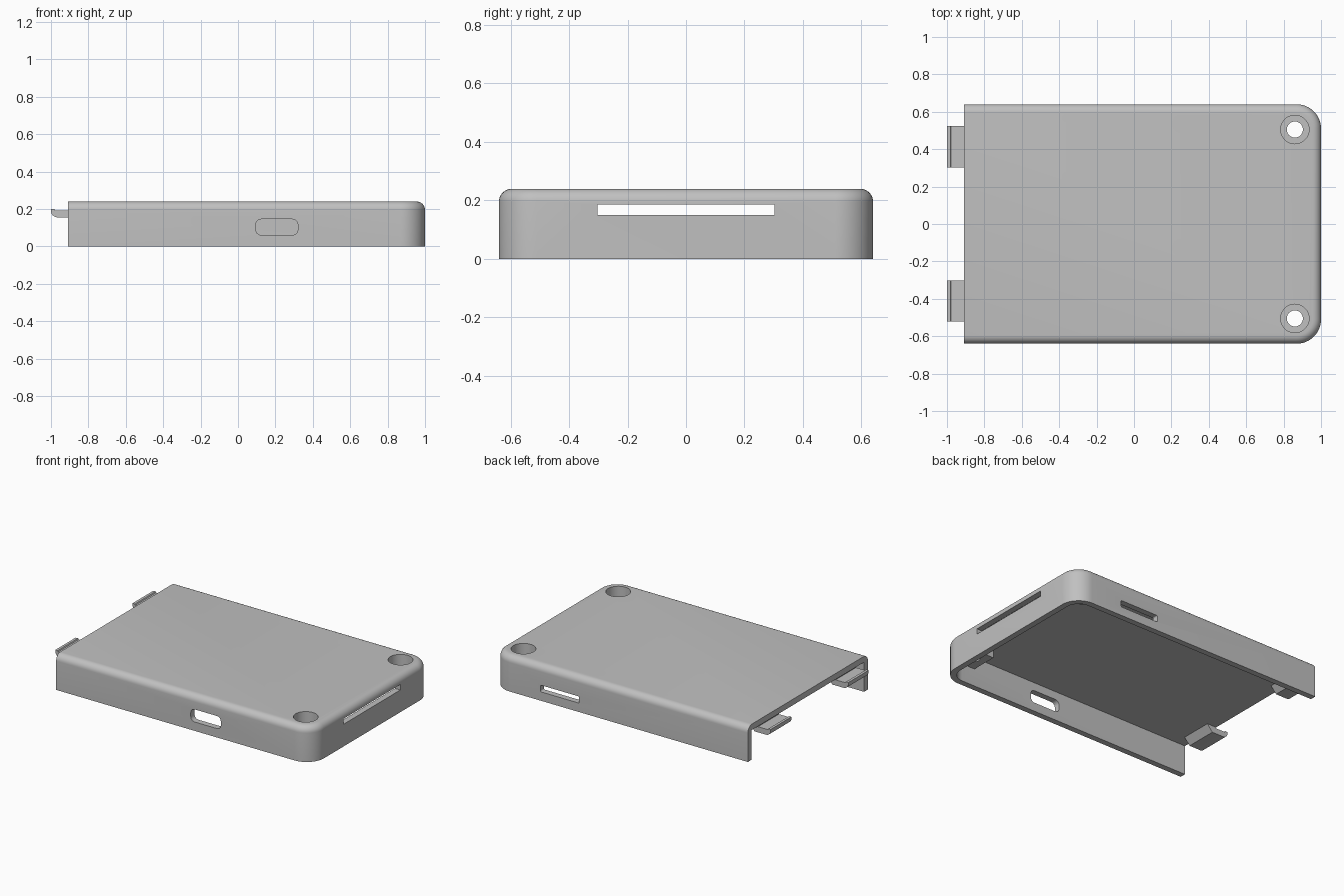
import bpy, bmesh
from math import sin, cos, pi
from mathutils import Matrix, Vector

cube = bpy.data.objects.get("Cube")
if cube:
    bpy.data.objects.remove(cube, do_unlink=True)

OPEN_X, END_X, HALF_Y, HEIGHT = -0.91, 1.0, 0.64, 0.24
CORNER, FILLET, WALL = 0.13, 0.045, 0.04

grey = bpy.data.materials.new("plain grey")
grey.use_nodes = True
grey.diffuse_color = (0.53, 0.53, 0.53, 1)
grey.node_tree.nodes["Principled BSDF"].inputs["Base Color"].default_value = grey.diffuse_color


def add_object(name, bm):
    bmesh.ops.recalc_face_normals(bm, faces=bm.faces)
    mesh = bpy.data.meshes.new(name)
    bm.to_mesh(mesh)
    bm.free()
    obj = bpy.data.objects.new(name, mesh)
    bpy.context.collection.objects.link(obj)
    mesh.materials.append(grey)
    return obj


def loft(name, rings):
    """Closed solid through a list of matching rings."""
    bm = bmesh.new()
    loops = [[bm.verts.new(p) for p in ring] for ring in rings]
    n = len(loops[0])
    for a, b in zip(loops, loops[1:]):
        for i in range(n):
            j = (i + 1) % n
            bm.faces.new((a[i], a[j], b[j], b[i]))
    bm.faces.new(loops[0])
    bm.faces.new(loops[-1])
    return add_object(name, bm)


def outline(inset, z, start_x=OPEN_X):
    """Plan of the case: square at the open end, round corners at the other."""
    r = CORNER - inset
    cx, cy = END_X - CORNER, HALF_Y - CORNER
    ring = [Vector((start_x, -cy - r, z))]
    for side, first in ((-1, -pi / 2), (1, 0)):
        for i in range(13):
            a = first + i * pi / 24
            ring.append(Vector((cx + r * cos(a), side * cy + r * sin(a), z)))
    ring.append(Vector((start_x, cy + r, z)))
    return ring


def box(name, low, high):
    low, high = Vector(low), Vector(high)
    bm = bmesh.new()
    bmesh.ops.create_cube(bm, size=1, matrix=Matrix.Translation((low + high) / 2)
                          @ Matrix.Diagonal((*(high - low), 1)))
    return add_object(name, bm)


def cylinder(name, x, y, radius, low, high):
    ring = [(x + radius * cos(i * pi / 24), y + radius * sin(i * pi / 24)) for i in range(48)]
    return loft(name, [[(px, py, z) for px, py in ring] for z in (low, high)])


def port(name, x0, x1, z0, z1, r, y0, y1):
    """Rounded slot running along y."""
    ring = []
    for cx, cz, first in ((x1 - r, z1 - r, 0), (x0 + r, z1 - r, pi / 2),
                          (x0 + r, z0 + r, pi), (x1 - r, z0 + r, 1.5 * pi)):
        for i in range(7):
            a = first + i * pi / 12
            ring.append((cx + r * cos(a), cz + r * sin(a)))
    return loft(name, [[(px, y, pz) for px, pz in ring] for y in (y0, y1)])


def cut(target, cutter):
    mod = target.modifiers.new("cut", 'BOOLEAN')
    mod.operation, mod.solver, mod.object = 'DIFFERENCE', 'EXACT', cutter
    bpy.context.view_layer.objects.active = target
    bpy.ops.object.modifier_apply(modifier=mod.name)
    bpy.data.objects.remove(cutter, do_unlink=True)


def smooth(obj):
    bpy.ops.object.select_all(action='DESELECT')
    obj.select_set(True)
    bpy.context.view_layer.objects.active = obj
    bpy.ops.object.shade_smooth_by_angle(angle=pi / 6)


# Outer body with a rounded top edge
rings = [outline(0, 0)]
for i in range(9):
    a = i * pi / 16
    rings.append(outline(FILLET * (1 - cos(a)), HEIGHT - FILLET + FILLET * sin(a)))
case = loft("case_shell", rings)

# Hollow, leaving screw posts in the two round corners
cavity = loft("cavity", [outline(WALL, z, -1.2) for z in (-0.1, HEIGHT - WALL)])
for side in (-1, 1):
    ys = sorted((side * 0.42, side * 0.8))
    cut(cavity, box("post_space", (0.77, ys[0], 0.12), (1.2, ys[1], 0.3)))
cut(case, cavity)

# Countersunk screw holes
for side in (-1, 1):
    cut(case, cylinder("screw_hole", 0.86, side * 0.505, 0.043, 0.05, 0.3))
    cut(case, cylinder("screw_recess", 0.86, side * 0.505, 0.076, 0.17, 0.3))

# Front port, back slot and end slot
cut(case, port("front_port", 0.095, 0.32, 0.06, 0.145, 0.03, -0.8, -0.5))
cut(case, port("back_slot", 0.35, 0.64, 0.06, 0.105, 0.008, 0.5, 0.8))
cut(case, box("end_slot", (0.9, -0.303, 0.15), (1.1, 0.303, 0.187)))
smooth(case)

# Snap clips under the open end
profile = [(-0.84, 0.21), (-0.84, 0.2), (-0.88, 0.155), (-0.965, 0.155)]
for i in range(1, 7):
    a = i * pi / 12
    profile.append((-0.965 - 0.035 * sin(a), 0.19 - 0.035 * cos(a)))
profile += [(-1, 0.2), (-0.982, 0.2), (-0.978, 0.193), (-0.905, 0.193), (-0.905, 0.21)]
for name, y0, y1 in (("front_clip", -0.52, -0.303), ("back_clip", 0.303, 0.525)):
    smooth(loft(name, [[(x, y, z) for x, z in profile] for y in (y0, y1)]))
